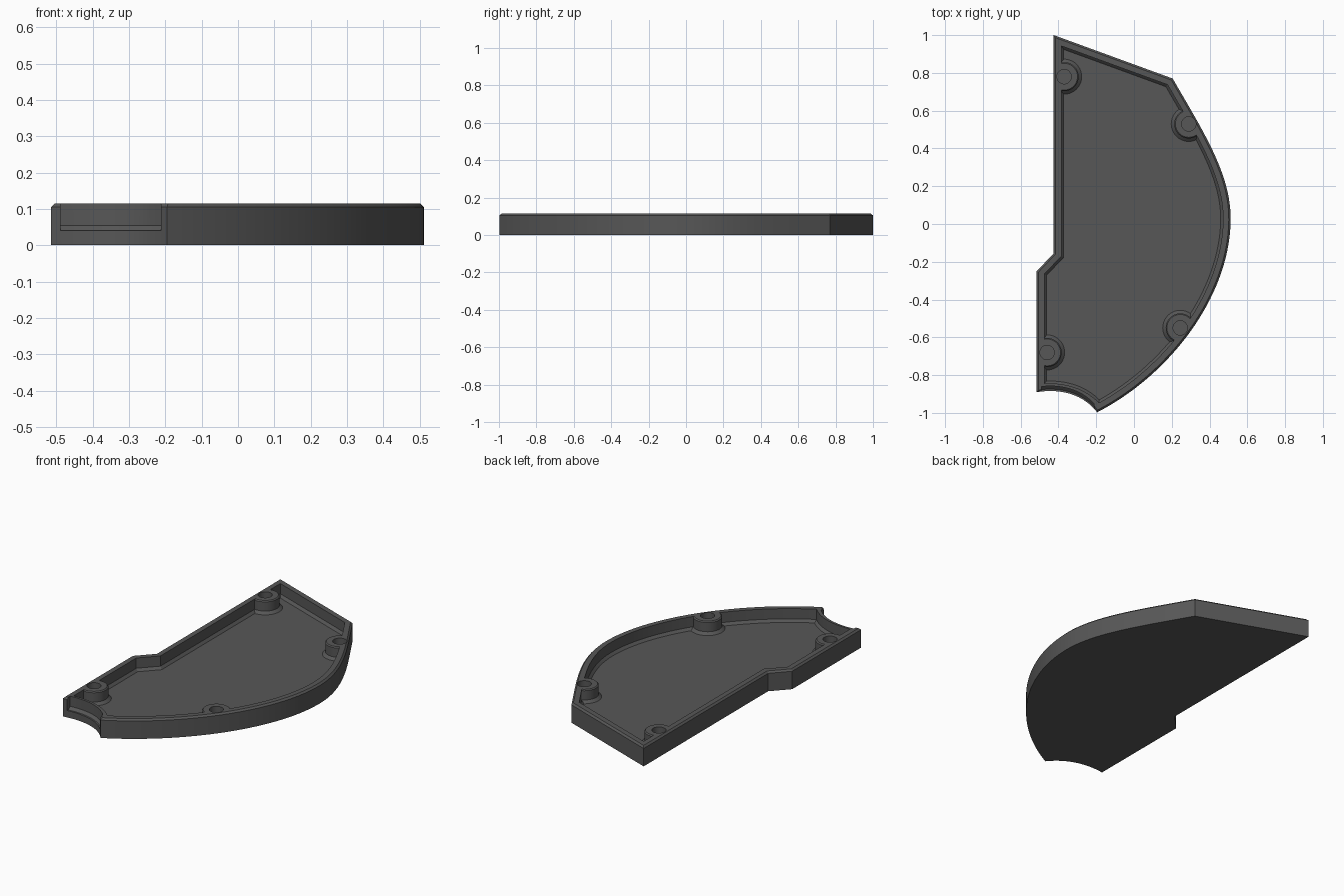
import bpy, bmesh, math
from mathutils import Vector as V
from mathutils.geometry import intersect_line_line_2d as cross2d

if "Cube" in bpy.data.objects:
    bpy.data.objects.remove(bpy.data.objects["Cube"])

H, FLOOR, STEP = 0.115, 0.04, 0.055
grey = bpy.data.materials.new("dark_grey")
grey.diffuse_color = (0.095, 0.095, 0.095, 1)
grey.use_nodes = True
grey.node_tree.nodes["Principled BSDF"].inputs["Base Color"].default_value = grey.diffuse_color


def bezier(a, b, c, d, n, t0=0.0, t1=1.0):
    pts = []
    for i in range(n + 1):
        t = t0 + (t1 - t0) * i / n
        s = 1 - t
        pts.append(s**3 * V(a) + 3 * s * s * t * V(b) + 3 * s * t * t * V(c) + t**3 * V(d))
    return pts


# outline as clockwise chains: straight sides, bulging side, hollow end
BACK, SHOULDER, TIP, CORNER = (-0.425, 1.0), (0.205, 0.77), (-0.195, -0.997), (-0.515, -0.89)
HOLLOW = (TIP, (-0.27, -0.90), (-0.39, -0.87), CORNER)
bulge = (bezier(SHOULDER, (0.36, 0.50), (0.512, 0.27), (0.512, 0.03), 24)
         + bezier((0.512, 0.03), (0.512, -0.38), (0.19, -0.80), TIP, 30)[1:])
chains = [[V(BACK), V(SHOULDER)], bulge, bezier(*HOLLOW, 14),
          [V(CORNER), V((-0.515, -0.25))],
          [V((-0.515, -0.25)), V((-0.425, -0.155))],
          [V((-0.425, -0.155)), V(BACK)]]


def shift(chain, d):
    """Move a chain inward by d and lengthen both ends."""
    out = []
    for i, p in enumerate(chain):
        t = (chain[min(i + 1, len(chain) - 1)] - chain[max(i - 1, 0)]).normalized()
        out.append(p + V((t.y, -t.x)) * d)
    out[0] = out[0] + (out[0] - out[1]).normalized() * 0.08
    out[-1] = out[-1] + (out[-1] - out[-2]).normalized() * 0.08
    return out


def meet(a, b):
    for i in range(len(a) - 2, -1, -1):
        for j in range(len(b) - 1):
            p = cross2d(a[i], a[i + 1], b[j], b[j + 1])
            if p:
                return i, j, p


def resample(pts, n):
    lens = [(q - p).length for p, q in zip(pts, pts[1:])]
    total, out = sum(lens), []
    for k in range(n):
        s, i = total * k / n, 0
        while i < len(lens) - 1 and s > lens[i]:
            s -= lens[i]
            i += 1
        out.append(pts[i].lerp(pts[i + 1], s / max(lens[i], 1e-9)))
    return out


def outline(d):
    moved = [shift(c, d) for c in chains]
    n = len(moved)
    joints = [meet(moved[k], moved[(k + 1) % n]) for k in range(n)]
    loop = []
    for k, c in enumerate(moved):
        _, j, start = joints[k - 1]
        i, _, end = joints[k]
        loop += resample([start] + c[j + 1:i + 1] + [end], len(chains[k]) - 1)
    return loop


def loft(name, sections):
    """Closed solid through (loop, z) sections."""
    bm = bmesh.new()
    rings = [[bm.verts.new((p.x, p.y, z)) for p in loop] for loop, z in sections]
    for a, b in zip(rings, rings[1:]):
        for i in range(len(a)):
            j = (i + 1) % len(a)
            bm.faces.new((a[i], a[j], b[j], b[i]))
    bm.faces.new(rings[0])
    bm.faces.new(rings[-1])
    bmesh.ops.recalc_face_normals(bm, faces=bm.faces)
    me = bpy.data.meshes.new(name)
    bm.to_mesh(me)
    bm.free()
    me.materials.append(grey)
    ob = bpy.data.objects.new(name, me)
    bpy.context.collection.objects.link(ob)
    return ob


def combine(target, tool, op):
    m = target.modifiers.new(op, 'BOOLEAN')
    m.operation, m.object, m.solver = op, tool, 'EXACT'
    bpy.context.view_layer.objects.active = target
    bpy.ops.object.modifier_apply(modifier=m.name)
    bpy.data.objects.remove(tool)


def circle(c, r, n=40):
    return [V((c[0] + r * math.cos(2 * math.pi * i / n),
               c[1] + r * math.sin(2 * math.pi * i / n))) for i in range(n)]


# tray: chamfered outer rim, inner wall, sloped foot, floor
tray = loft("tray", [(outline(0), 0), (outline(0), H - 0.01), (outline(0.01), H),
                     (outline(0.04), H), (outline(0.04), STEP), (outline(0.053), FLOOR)])

# screw bosses, trimmed to stay inside the wall, with bored holes
centres = [(-0.37, 0.78), (0.29, 0.53), (0.245, -0.55), (-0.46, -0.68)]
for c in centres:
    boss = loft("screw_boss", [(circle(c, 0.093), 0.02), (circle(c, 0.093), FLOOR),
                               (circle(c, 0.077), STEP), (circle(c, 0.077), H - 0.006),
                               (circle(c, 0.071), H)])
    combine(boss, loft("trim", [(outline(0.02), 0.01), (outline(0.02), 0.2)]), 'INTERSECT')
    combine(tray, boss, 'UNION')
for c in centres:
    combine(tray, loft("hole", [(circle(c, 0.038), FLOOR + 0.005), (circle(c, 0.038), 0.2)]),
            'DIFFERENCE')

# recess with a ledge along the hollow end
arc = bezier(*HOLLOW, 14, 0.07, 0.93)


def recess(d):
    return [p + V((0, d)) for p in arc] + [V((arc[-1].x, -1.1)), V((arc[0].x, -1.1))]


combine(tray, loft("recess", [(recess(0.01), FLOOR), (recess(0.026), STEP), (recess(0.026), 0.2)]),
        'DIFFERENCE')

# smooth curved walls, crisp edges
bpy.ops.object.select_all(action='DESELECT')
tray.select_set(True)
bpy.context.view_layer.objects.active = tray
bpy.ops.object.shade_smooth_by_angle(angle=math.radians(25))
